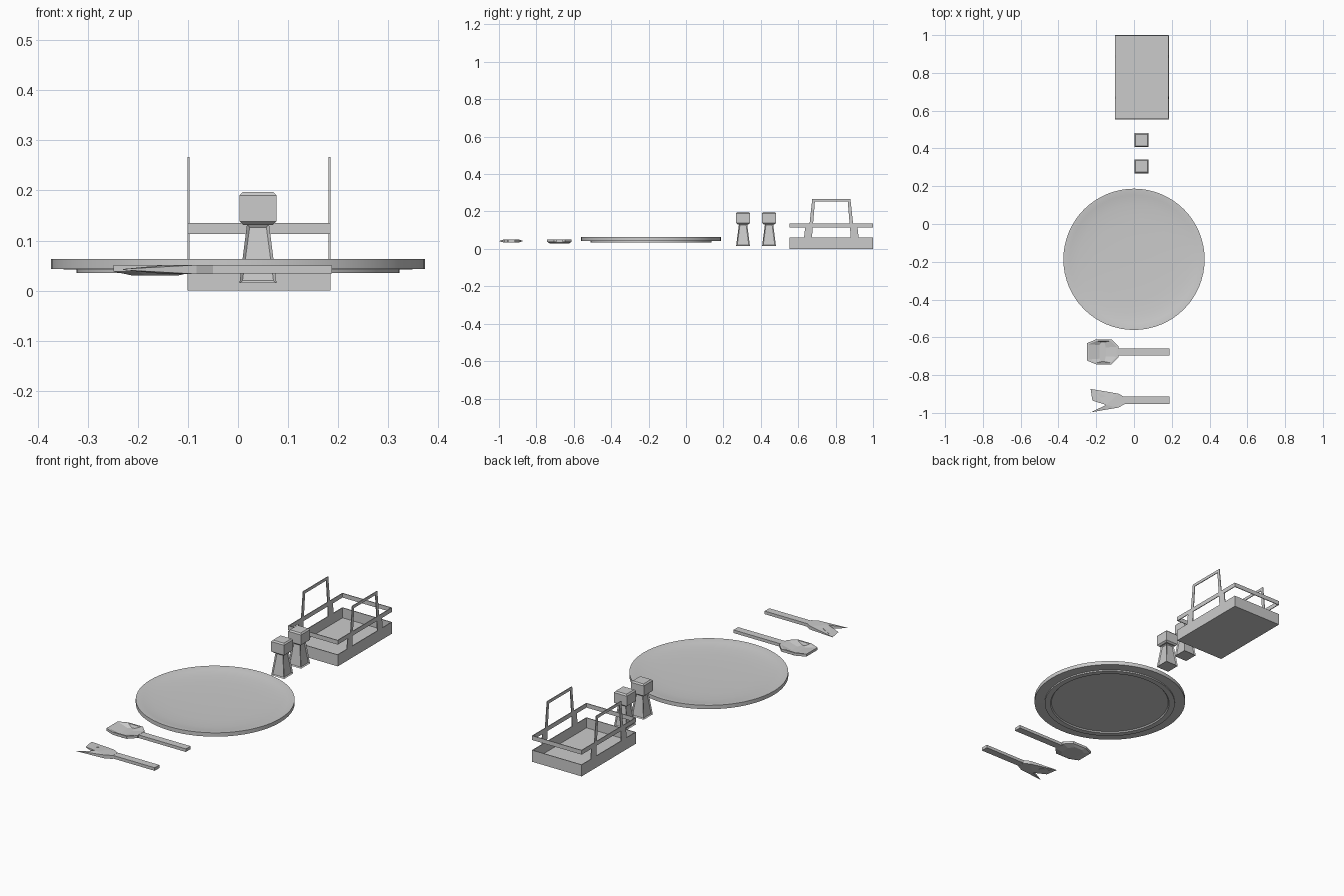
import bpy, bmesh, math

if "Cube" in bpy.data.objects:
    bpy.data.objects.remove(bpy.data.objects["Cube"])


def finish(name, bm, smooth=False):
    bmesh.ops.recalc_face_normals(bm, faces=bm.faces)
    me = bpy.data.meshes.new(name)
    bm.to_mesh(me)
    bm.free()
    ob = bpy.data.objects.new(name, me)
    bpy.context.collection.objects.link(ob)
    if smooth:
        bpy.ops.object.select_all(action='DESELECT')
        ob.select_set(True)
        bpy.context.view_layer.objects.active = ob
        bpy.ops.object.shade_smooth_by_angle(angle=math.radians(30))
    return ob


def loft(rings, closed=False):
    """Skin a list of equal-length rings; cap the ends or join them up."""
    bm = bmesh.new()
    loops = [[bm.verts.new(p) for p in r] for r in rings]
    n = len(loops[0])
    pairs = list(zip(loops, loops[1:]))
    if closed:
        pairs.append((loops[-1], loops[0]))
    else:
        bm.faces.new(loops[0])
        bm.faces.new(loops[-1])
    for a, b in pairs:
        for i in range(n):
            j = (i + 1) % n
            bm.faces.new((a[i], a[j], b[j], b[i]))
    return bm


def rect(cx, cy, hx, hy, z):
    return [(cx + sx * hx, cy + sy * hy, z) for sx, sy in ((-1, -1), (1, -1), (1, 1), (-1, 1))]


def circle(r, z, cy, n=64):
    return [(r * math.cos(2 * math.pi * i / n), cy + r * math.sin(2 * math.pi * i / n), z) for i in range(n)]


# condiment tray: open box, with a floating rail above it
TX, TY, HX, HY, T = 0.042, 0.777, 0.143, 0.223, 0.004
finish("tray_box", loft([rect(TX, TY, HX, HY, 0), rect(TX, TY, HX, HY, 0.06),
                         rect(TX, TY, HX - T, HY - T, 0.06), rect(TX, TY, HX - T, HY - T, 0.008)]))
finish("tray_rail", loft([rect(TX, TY, HX, HY, 0.113), rect(TX, TY, HX, HY, 0.135),
                          rect(TX, TY, HX - T, HY - T, 0.135), rect(TX, TY, HX - T, HY - T, 0.113)], True))

# tray handles: flat arches with wide feet, one on each side
half = [(0.147, 0.05), (0.139, 0.125), (0.117, 0.13), (0.102, 0.267)]
inner = [(0.088, 0.252), (0.098, 0.13), (0.1, 0.113), (0.104, 0.05)]
arch = half[::-1] + inner[::-1]
for side, x in (("left", TX - HX), ("right", TX + HX - T)):
    bm = bmesh.new()
    pts = half + [(-y, z) for y, z in half[::-1]] + [(-y, z) for y, z in inner[::-1]] + inner
    f = bm.faces.new([bm.verts.new((x, TY + y, z)) for y, z in pts])
    ext = bmesh.ops.extrude_face_region(bm, geom=[f], use_keep_orig=True)
    bmesh.ops.translate(bm, vec=(T, 0, 0), verts=[g for g in ext["geom"] if isinstance(g, bmesh.types.BMVert)])
    finish("tray_handle_" + side, bm)

# shakers: tapered body with sunken panels, block-shaped lid
for name, cy in (("salt", 0.305), ("pepper", 0.444)):
    bm = loft([rect(0.04, cy, h, h, z) for h, z in ((0.037, 0.015), (0.022, 0.133))])
    bm.normal_update()
    bmesh.ops.recalc_face_normals(bm, faces=bm.faces)
    sides = [f for f in bm.faces if abs(f.normal.z) < 0.5]
    bmesh.ops.inset_individual(bm, faces=sides, thickness=0.008, depth=-0.005)
    finish(name + "_shaker_body", bm)
    finish(name + "_shaker_lid", loft([rect(0.04, cy, h, h, z) for h, z in
                                       ((0.029, 0.131), (0.037, 0.138), (0.037, 0.19), (0.031, 0.197))]))

# plate: dished top, upright rim, low foot ring
plate = [(0.29, 0.041), (0.295, 0.035), (0.323, 0.035), (0.323, 0.042), (0.374, 0.043), (0.374, 0.063),
         (0.366, 0.063), (0.34, 0.058), (0.29, 0.053), (0.22, 0.050), (0.1, 0.048)]
finish("plate", loft([circle(r, z, -0.187) for r, z in plate]), True)


# cutlery handles
def bar(name, x0, x1, cy, hy):
    cx, hx = (x0 + x1) / 2, (x1 - x0) / 2
    finish(name, loft([rect(cx, cy, hx, hy, 0.034), rect(cx, cy, hx, hy, 0.05)]))


bar("spoon_handle", -0.088, 0.188, -0.677, 0.019)
bar("fork_handle", -0.06, 0.188, -0.933, 0.019)

# spoon bowl: eight-sided outline, hollowed on top
outline = [(-0.083, 0.046), (-0.035, 0.066), (0.047, 0.066), (0.083, 0.03)]
outline += [(x, -y) for x, y in outline[::-1]]
bowl = [(0.55, 0.8, 0.03), (1, 1, 0.038), (1, 1, 0.051), (0.88, 0.88, 0.051), (0.2, 0.78, 0.037)]
finish("spoon_bowl", loft([[(-0.166 + x * sx, -0.677 + y * sy, z) for x, y in outline] for sx, sy, z in bowl]))

# fork head: three tines that thin out to their tips
edge = [(-0.05, 0.019), (-0.083, 0.037), (-0.23, 0.062), (-0.147, 0.023)]
head = edge + [(-0.22, 0)] + [(x, -y) for x, y in edge[::-1]]


def tine_ring(sign):
    return [(x, -0.935 + y, 0.042 + sign * (0.001 if x < -0.2 else 0.009)) for x, y in head]


bm = loft([tine_ring(-1), tine_ring(1)])
bmesh.ops.triangulate(bm, faces=[f for f in bm.faces if len(f.verts) > 4])
finish("fork_head", bm)
